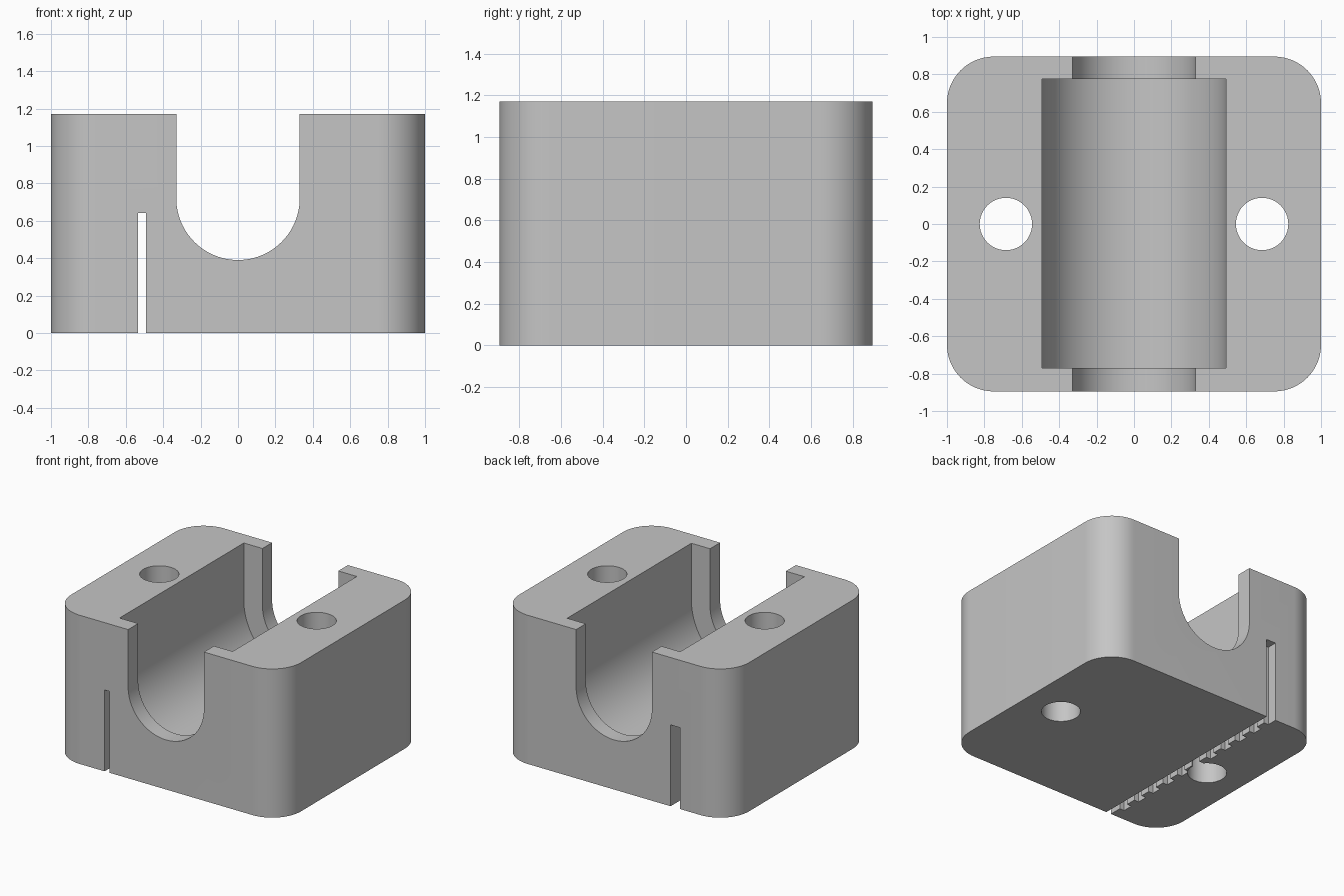
import bpy, bmesh
from math import sin, cos, pi, radians

cube = bpy.data.objects.get("Cube")
if cube:
    bpy.data.objects.remove(cube, do_unlink=True)

# Overall sizes
HALF_X, HALF_Y, HEIGHT = 1.0, 0.895, 1.17
CORNER_R = 0.25
AXIS_Z = 0.72

grey = bpy.data.materials.new("plain grey")
grey.use_nodes = True
colour = (0.56, 0.56, 0.56, 1)
grey.diffuse_color = colour
grey.node_tree.nodes["Principled BSDF"].inputs["Base Color"].default_value = colour


def arc(cx, cy, r, start, end, steps):
    """Points on an arc, angles in degrees."""
    angles = [radians(start + (end - start) * i / steps) for i in range(steps + 1)]
    return [(cx + r * cos(a), cy + r * sin(a)) for a in angles]


def prism(name, outline, lo, hi, axis="Z"):
    """Extrude a flat outline along Z (outline in x, y) or Y (outline in x, z)."""
    place = (lambda u, v, w: (u, v, w)) if axis == "Z" else (lambda u, v, w: (u, w, v))
    bm = bmesh.new()
    base = bm.faces.new([bm.verts.new(place(u, v, lo)) for u, v in outline])
    extruded = bmesh.ops.extrude_face_region(bm, geom=[base])
    moved = [g for g in extruded["geom"] if isinstance(g, bmesh.types.BMVert)]
    bmesh.ops.translate(bm, verts=moved, vec=place(0, 0, hi - lo))
    bmesh.ops.recalc_face_normals(bm, faces=bm.faces)
    mesh = bpy.data.meshes.new(name)
    bm.to_mesh(mesh)
    bm.free()
    mesh.materials.append(grey)
    obj = bpy.data.objects.new(name, mesh)
    bpy.context.collection.objects.link(obj)
    return obj


def trough(name, r, lo, hi):
    """U-shaped cutter, open at the top."""
    outline = arc(0, AXIS_Z, r, 180, 360, 48) + [(r, HEIGHT + 0.3), (-r, HEIGHT + 0.3)]
    return prism(name, outline, lo, hi, "Y")


# Block with rounded upright corners
outline = []
for i, (sx, sy) in enumerate([(1, 1), (-1, 1), (-1, -1), (1, -1)]):
    outline += arc(sx * (HALF_X - CORNER_R), sy * (HALF_Y - CORNER_R),
                   CORNER_R, 90 * i, 90 * i + 90, 16)
block = prism("bearing_holder", outline, 0, HEIGHT)

# Shaft channel, bearing pocket and the two screw holes
cutters = [
    trough("shaft_channel", 0.33, -1.2, 1.2),
    trough("bearing_pocket", 0.492, -0.77, 0.775),
]
for side in (-1, 1):
    cutters.append(prism("screw_hole", arc(side * 0.685, 0, 0.14, 0, 352.5, 47), -0.2, HEIGHT + 0.2))

# Toothed belt slot, open at the bottom and both ends
INNER, TIP, ROOT = -0.492, -0.535, -0.575
PITCH, GAP = 0.161, 0.08
slot = [(INNER, -1.0), (INNER, 1.0)]
for k in range(11):
    back = HALF_Y - PITCH * k
    front = back - GAP
    slot += [(ROOT, 1.0 if k == 0 else back), (ROOT, front), (TIP, front)]
    if k < 10:
        slot.append((TIP, HALF_Y - PITCH * (k + 1)))
slot.append((TIP, -1.0))
cutters.append(prism("belt_slot", slot, -0.2, 0.64))

# Cut the block
bpy.context.view_layer.objects.active = block
for cutter in cutters:
    cutter.hide_render = True
    mod = block.modifiers.new(cutter.name, "BOOLEAN")
    mod.operation = "DIFFERENCE"
    mod.solver = "EXACT"
    mod.object = cutter
    bpy.ops.object.modifier_apply(modifier=mod.name)
for cutter in cutters:
    bpy.data.objects.remove(cutter, do_unlink=True)

# Smooth the round walls, keep the edges crisp
bpy.ops.object.select_all(action="DESELECT")
block.select_set(True)
bpy.ops.object.shade_smooth_by_angle(angle=radians(30))
